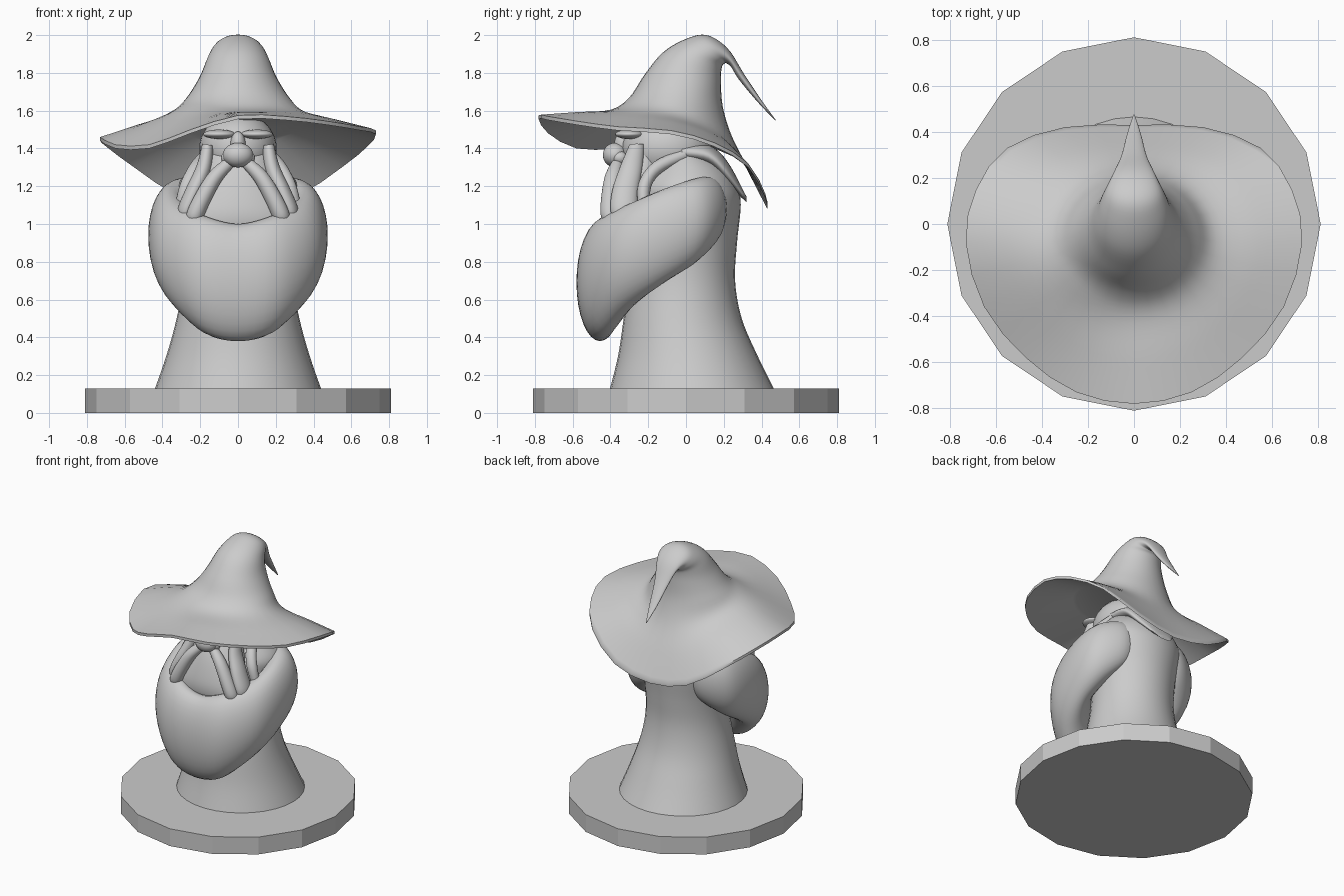
import bpy, bmesh, math
from mathutils import Vector

cube = bpy.data.objects.get("Cube")
if cube:
    bpy.data.objects.remove(cube, do_unlink=True)

SIDES = 32
GREY = (0.6, 0.6, 0.6, 1.0)
mat = bpy.data.materials.new("plain grey")
mat.use_nodes = True
mat.diffuse_color = GREY
shader = next(n for n in mat.node_tree.nodes if n.type == 'BSDF_PRINCIPLED')
shader.inputs["Base Color"].default_value = GREY


def finish(name, bm, smooth=True):
    bmesh.ops.recalc_face_normals(bm, faces=bm.faces)
    mesh = bpy.data.meshes.new(name)
    bm.to_mesh(mesh)
    bm.free()
    mesh.materials.append(mat)
    if smooth:
        mesh.shade_smooth()
        mesh.set_sharp_from_angle(angle=math.radians(50))
    obj = bpy.data.objects.new(name, mesh)
    bpy.context.collection.objects.link(obj)
    return obj


def spline(keys, steps, closed=False):
    """Smooth curve passing through every key point."""
    n = len(keys)
    pick = (lambda i: keys[i % n]) if closed else (lambda i: keys[max(0, min(n - 1, i))])
    out = []
    for i in range(n if closed else n - 1):
        a, b, c, d = (pick(i + k) for k in (-1, 0, 1, 2))
        for s in range(steps):
            t = s / steps
            out.append(b + 0.5 * t * (c - a + t * (2 * a - 5 * b + 4 * c - d
                       + t * (3 * (b - c) + d - a))))
    if not closed:
        out.append(keys[-1].copy())
    return out


def smooth_rings(rings, steps=5):
    return list(zip(*[spline(col, steps) for col in zip(*rings)]))


def loft(name, rings):
    bm = bmesh.new()
    rows = [[bm.verts.new(p) for p in ring] for ring in rings]
    for lo, hi in zip(rows, rows[1:]):
        for j in range(len(lo)):
            k = (j + 1) % len(lo)
            bm.faces.new((lo[j], lo[k], hi[k], hi[j]))
    bm.faces.new(rows[0])
    bm.faces.new(rows[-1])
    return finish(name, bm)


def angles():
    return [2 * math.pi * j / SIDES for j in range(SIDES)]


def slanted_ring(yf, zf, yb, zb, rx, lift=0.0):
    """Oval through a front and a back point, with optionally raised sides."""
    ring = []
    for t in angles():
        m = (1 - math.cos(t)) / 2
        ring.append(Vector((rx * math.sin(t), yf + (yb - yf) * m,
                            zf + (zb - zf) * m + lift * math.sin(t) ** 2)))
    return ring


def sweep(name, sections, up):
    """Oval sections (x, y, z, radius along up, radius across) along a path."""
    up = Vector(up)
    pts = [Vector(s[:3]) for s in sections]
    rings = []
    for i, s in enumerate(sections):
        tangent = pts[min(i + 1, len(pts) - 1)] - pts[max(i - 1, 0)]
        across = tangent.cross(up).normalized()
        rings.append([pts[i] + up * s[3] * math.cos(t) + across * s[4] * math.sin(t)
                      for t in angles()])
    return loft(name, smooth_rings(rings))


def ball(name, loc, size):
    bm = bmesh.new()
    bmesh.ops.create_uvsphere(bm, u_segments=32, v_segments=20, radius=1)
    for v in bm.verts:
        v.co = Vector(loc) + Vector(a * b for a, b in zip(v.co, size))
    return finish(name, bm)


# Base disc with sixteen flat sides
bm = bmesh.new()
bmesh.ops.create_cone(bm, cap_ends=True, segments=16, radius1=0.81, radius2=0.81, depth=0.13)
bmesh.ops.translate(bm, verts=bm.verts, vec=(0, 0, 0.065))
finish("base", bm, smooth=False)

# Robe: height, half width, front, back
robe = [(0.1, 0.45, -0.41, 0.48), (0.3, 0.38, -0.36, 0.38), (0.5, 0.325, -0.33, 0.295),
        (0.7, 0.29, -0.3, 0.26), (0.9, 0.29, -0.29, 0.27), (1.1, 0.32, -0.27, 0.29),
        (1.2, 0.32, -0.26, 0.27), (1.3, 0.25, -0.2, 0.21), (1.38, 0.17, -0.12, 0.1)]
loft("robe", smooth_rings([slanted_ring(f, z, b, z, w) for z, w, f, b in robe]))

# Joined sleeves, mirrored about the middle
half = [(0.17, -0.425, 0.73, 0.31, 0.14), (0.3, -0.3, 0.83, 0.275, 0.145),
        (0.355, -0.13, 0.93, 0.25, 0.12), (0.32, 0.03, 1.01, 0.225, 0.13),
        (0.22, 0.12, 1.07, 0.18, 0.1), (0.1, 0.13, 1.1, 0.12, 0.06)]
other = [(-s[0],) + s[1:] for s in reversed(half)]
sweep("sleeves", other + [(0, -0.455, 0.69, 0.31, 0.125)] + half, (0, 0, 1))

# Head, nose and hair
ball("head", (0, -0.1, 1.4), (0.205, 0.24, 0.19))
ball("nose", (0, -0.375, 1.365), (0.08, 0.065, 0.065))
ball("nose_bridge", (0, -0.33, 1.42), (0.04, 0.05, 0.07))
sweep("hair", [(0, -0.02, 1.38, 0.06, 0.2), (0, 0.12, 1.36, 0.06, 0.2),
               (0, 0.22, 1.27, 0.06, 0.17), (0, 0.32, 1.13, 0.015, 0.06)], (0, 0, 1))

# Beard: height, half width, front, back
beard = [(1.38, 0.17, -0.31, -0.1), (1.3, 0.19, -0.36, -0.1), (1.2, 0.23, -0.4, -0.14),
         (1.08, 0.275, -0.43, -0.18), (1.0, 0.29, -0.43, -0.2), (0.96, 0.27, -0.41, -0.22)]
loft("beard", smooth_rings([slanted_ring(f, z, b, z, w) for z, w, f, b in beard]))

# Brows, moustache, beard strands and collar on both sides
for s, side in ((1, "left"), (-1, "right")):
    ball(side + "_brow", (s * 0.1, -0.3, 1.475), (0.085, 0.075, 0.025))
    ball(side + "_nostril", (s * 0.055, -0.35, 1.35), (0.035, 0.04, 0.035))
    strips = {
        "moustache": ([(0.04, -0.36, 1.33, 0.03, 0.03), (0.12, -0.385, 1.25, 0.045, 0.04),
                       (0.19, -0.4, 1.13, 0.05, 0.045), (0.23, -0.4, 1.04, 0.05, 0.045),
                       (0.24, -0.39, 0.99, 0.03, 0.03)], (0, 1, 0)),
        "beard_strand": ([(0.16, -0.26, 1.42, 0.04, 0.03), (0.18, -0.29, 1.3, 0.06, 0.04),
                          (0.23, -0.32, 1.18, 0.07, 0.045), (0.275, -0.33, 1.07, 0.07, 0.045),
                          (0.285, -0.33, 1.0, 0.04, 0.03)], (0, 1, 0)),
        "collar": ([(0.31, -0.22, 1.06, 0.03, 0.03), (0.27, -0.22, 1.2, 0.04, 0.035),
                    (0.22, -0.15, 1.3, 0.04, 0.035), (0.17, 0, 1.37, 0.03, 0.03)], (1, 0, 0)),
    }
    for part, (path, up) in strips.items():
        sweep(side + "_" + part, [(s * p[0],) + p[1:] for p in path], up)

# Hat: wavy brim outline, starting at the front and running round by the left
outline = [(0, -0.78, 1.575), (0.25, -0.73, 1.57), (0.47, -0.58, 1.545), (0.65, -0.36, 1.515),
           (0.73, -0.08, 1.495), (0.685, 0.15, 1.43), (0.55, 0.33, 1.32), (0.3, 0.42, 1.16),
           (0, 0.43, 1.1), (-0.3, 0.42, 1.16), (-0.55, 0.33, 1.32), (-0.685, 0.15, 1.42),
           (-0.73, -0.08, 1.46), (-0.65, -0.36, 1.42), (-0.47, -0.58, 1.42), (-0.25, -0.73, 1.5)]
edge = spline([Vector(p) for p in outline], SIDES // len(outline), closed=True)

# Crown rings: front y z, back y z, half width, raised sides
crown = [slanted_ring(*r) for r in (
    (-0.4, 1.605, 0.245, 1.46, 0.36, 0.05), (-0.3, 1.67, 0.195, 1.62, 0.275, 0.02),
    (-0.22, 1.79, 0.185, 1.76, 0.205), (-0.12, 1.91, 0.19, 1.83, 0.165),
    (0.0, 1.98, 0.205, 1.85, 0.14), (0.11, 2.0, 0.215, 1.85, 0.115),
    (0.22, 1.93, 0.24, 1.83, 0.085), (0.31, 1.79, 0.28, 1.765, 0.055),
    (0.4, 1.655, 0.38, 1.645, 0.03), (0.476, 1.55, 0.472, 1.548, 0.003))]
middle = [(a + b) / 2 for a, b in zip(edge, crown[0])]
drop = Vector((0, 0, -0.02))
under = [[p + drop for p in ring] for ring in (crown[0], middle, edge)]
loft("hat", smooth_rings(under) + smooth_rings([edge, middle] + crown))
